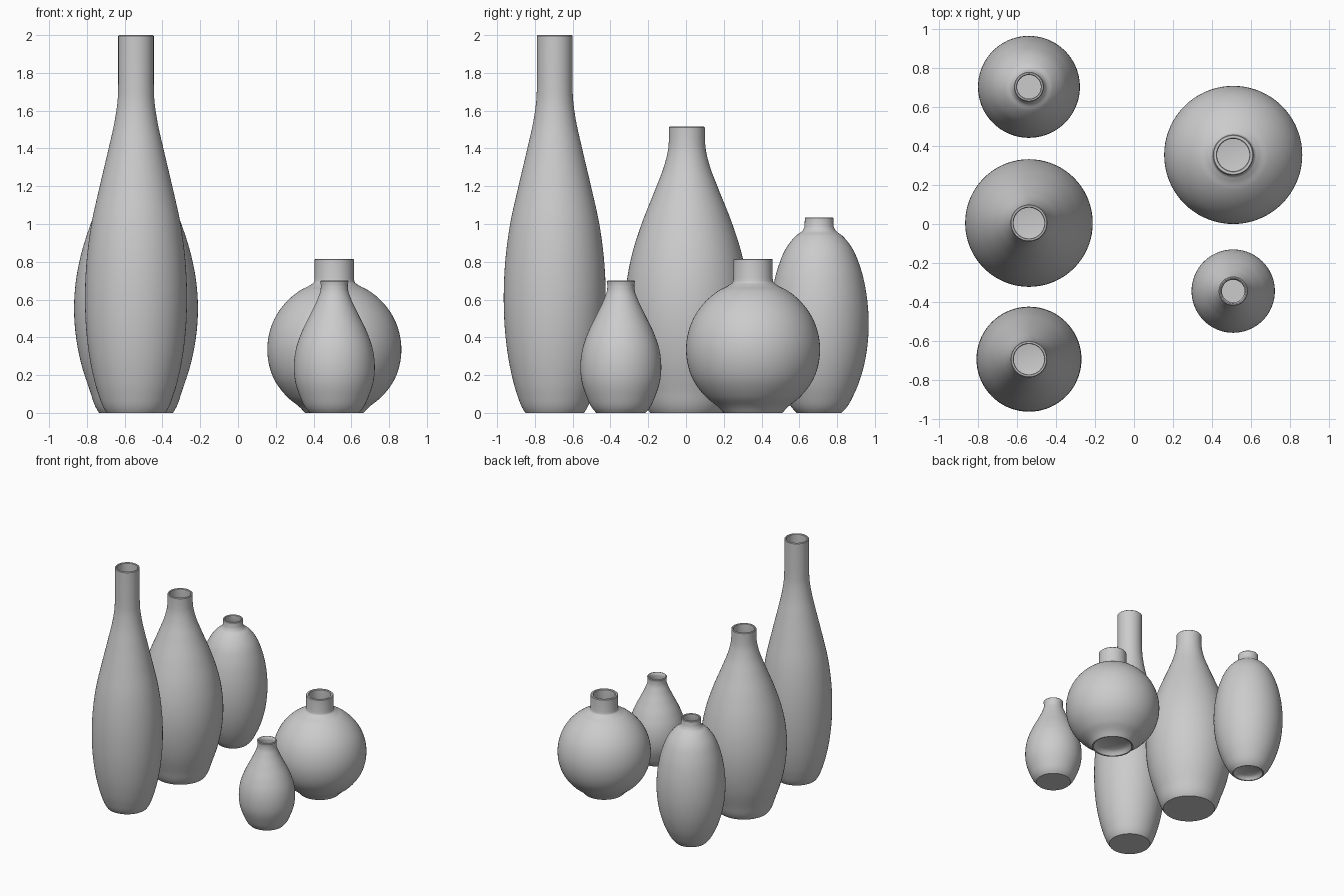
import bpy, bmesh, math
from mathutils import Vector

if "Cube" in bpy.data.objects:
    bpy.data.objects.remove(bpy.data.objects["Cube"])

SEG = 72


def smooth_path(pts, n=7):
    """Cubic curve through (radius, height) points, chord-length spaced."""
    p = [Vector(q) for q in pts]
    t = [0.0]
    for a, b in zip(p, p[1:]):
        t.append(t[-1] + (b - a).length)
    last = len(p) - 1
    tan = []
    for i in range(last + 1):
        if i in (0, last):
            j = min(i, last - 1)
            tan.append((p[j + 1] - p[j]) / (t[j + 1] - t[j]))
        else:
            h0, h1 = t[i] - t[i - 1], t[i + 1] - t[i]
            d0, d1 = (p[i] - p[i - 1]) / h0, (p[i + 1] - p[i]) / h1
            tan.append((d0 * h1 + d1 * h0) / (h0 + h1))
    out = []
    for i in range(last):
        h = t[i + 1] - t[i]
        for k in range(n):
            u = k / n
            out.append(p[i] * (2*u**3 - 3*u**2 + 1) + tan[i] * h * (u**3 - 2*u**2 + u)
                       + p[i + 1] * (3*u**2 - 2*u**3) + tan[i + 1] * h * (u**3 - u**2))
    out.append(p[-1])
    return out


def vase(name, x, y, body, neck, wall, recess=0.0):
    """Lathe a hollow vase: base, outer wall, rim and offset inner wall."""
    outer = smooth_path(body) + [Vector(q) for q in neck]
    inner = []
    for i, q in enumerate(outer):
        d = (outer[min(i + 1, len(outer) - 1)] - outer[max(i - 1, 0)]).normalized()
        inner.append(q + Vector((-d.y, d.x)) * wall)
    top = outer[-1].y
    floor = recess + wall
    inner = [q for q in inner[:-1] if floor + 0.005 < q.y < top - 0.01]
    r_in = outer[-1].x - wall
    base_r = outer[0].x
    # underside, flat or with a recessed foot
    prof = [(0, recess)]
    if recess:
        prof += [(base_r * 0.7, recess), (base_r * 0.86, recess * 0.6), (base_r * 0.94, 0.002)]
    # slightly rounded rim
    prof += [tuple(q) for q in outer[:-1]]
    b = 0.004
    prof += [(outer[-1].x, top - b), (outer[-1].x - b, top), (r_in + b, top), (r_in, top - b)]
    # inside
    prof += [tuple(q) for q in reversed(inner)]
    prof += [(inner[0].x - 0.01, floor), (0, floor)]

    bm = bmesh.new()
    vs = [bm.verts.new((r, 0, z)) for r, z in prof]
    es = [bm.edges.new(e) for e in zip(vs, vs[1:])]
    bmesh.ops.spin(bm, geom=vs + es, cent=(0, 0, 0), axis=(0, 0, 1),
                   angle=math.tau, steps=SEG, use_duplicate=False)
    bmesh.ops.remove_doubles(bm, verts=bm.verts, dist=0.0002)
    bmesh.ops.recalc_face_normals(bm, faces=bm.faces)
    me = bpy.data.meshes.new(name)
    bm.to_mesh(me)
    bm.free()
    ob = bpy.data.objects.new(name, me)
    ob.location = (x, y, 0)
    bpy.context.collection.objects.link(ob)
    bpy.ops.object.select_all(action='DESELECT')
    ob.select_set(True)
    bpy.context.view_layer.objects.active = ob
    bpy.ops.object.shade_smooth_by_angle(angle=math.radians(35))


# tall bottle
vase("tall_bottle_vase", -0.54, -0.695,
     [(.155, 0), (.168, .02), (.2, .1), (.232, .22), (.26, .4), (.27, .6), (.262, .8),
      (.236, 1.0), (.192, 1.2), (.145, 1.4), (.112, 1.55), (.097, 1.66), (.094, 1.74)],
     [(.094, 2.0)], .016)

# medium bottle
vase("medium_bottle_vase", -0.54, 0.005,
     [(.195, 0), (.208, .02), (.245, .12), (.29, .26), (.32, .42), (.328, .55), (.318, .7),
      (.288, .85), (.233, 1.02), (.165, 1.19), (.12, 1.31), (.099, 1.4), (.095, 1.45)],
     [(.095, 1.515)], .016)

# oval vase with short neck
vase("oval_vase", -0.54, 0.705,
     [(.118, 0), (.138, .02), (.185, .1), (.232, .23), (.258, .38), (.262, .48), (.25, .63),
      (.218, .77), (.17, .88), (.12, .94), (.088, .965), (.077, .985)],
     [(.076, 1.035)], .015, recess=.03)

# round vase
vase("round_vase", 0.51, 0.355,
     [(.155, 0), (.178, .025), (.25, .085), (.32, .18), (.355, .335), (.32, .492), (.25, .592),
      (.178, .65), (.13, .675), (.108, .692), (.104, .71)],
     [(.104, .815)], .021, recess=.04)

# small teardrop vase
vase("small_teardrop_vase", 0.51, -0.345,
     [(.13, 0), (.148, .02), (.183, .09), (.208, .17), (.214, .255), (.203, .34), (.172, .43),
      (.128, .52), (.09, .6), (.073, .65), (.071, .675)],
     [(.075, .70)], .013)
